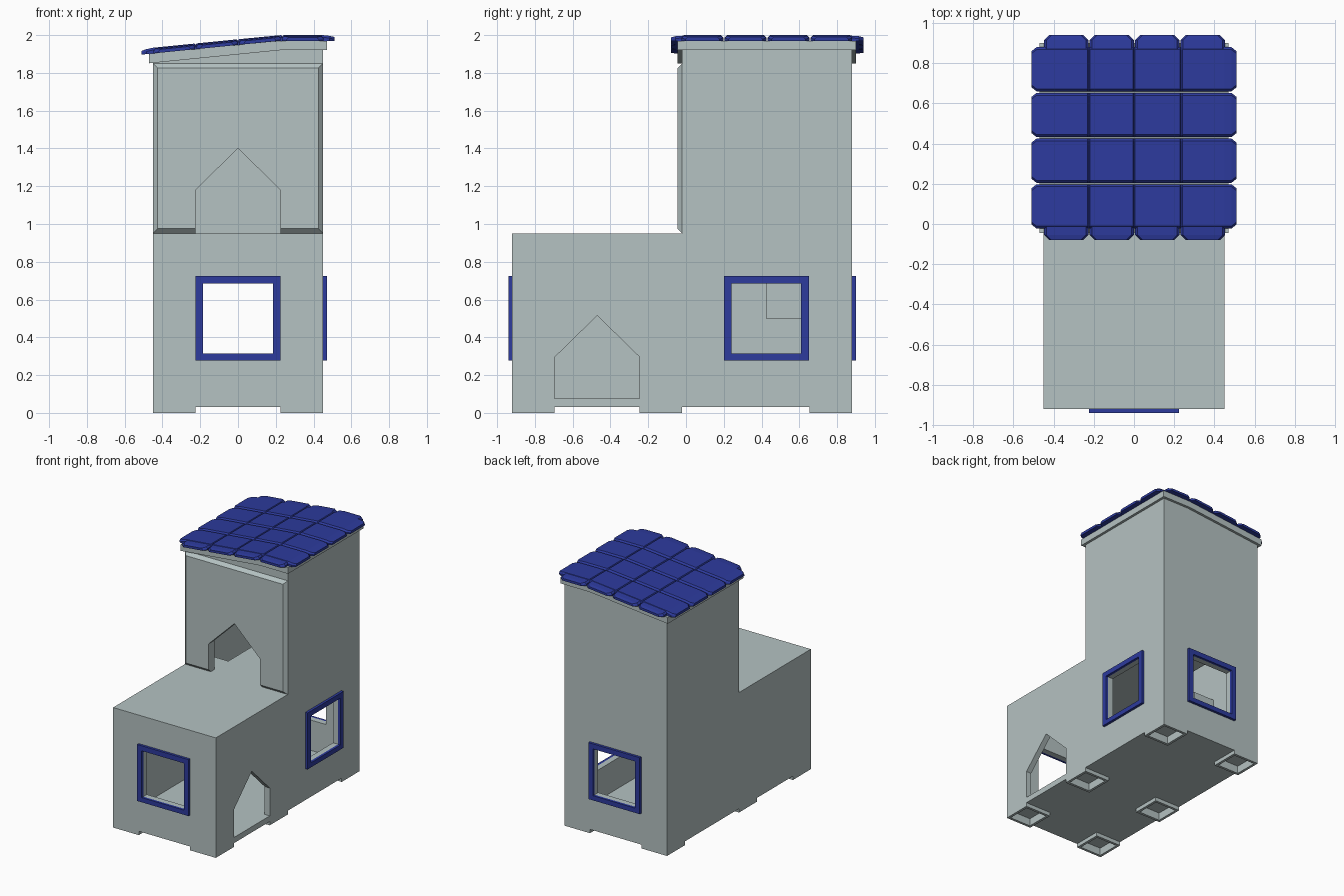
import bpy, bmesh

if "Cube" in bpy.data.objects:
    bpy.data.objects.remove(bpy.data.objects["Cube"])


def material(name, rgb):
    m = bpy.data.materials.new(name)
    m.diffuse_color = (*rgb, 1)
    m.use_nodes = True
    m.node_tree.nodes["Principled BSDF"].inputs["Base Color"].default_value = m.diffuse_color
    return m


GREY = material("stone_grey", (0.46, 0.54, 0.54))
BLUE = material("tile_blue", (0.026, 0.043, 0.34))


def loft(name, rings, mat):
    """Join rings of equal point count and cap both ends."""
    bm = bmesh.new()
    vs = [[bm.verts.new(p) for p in r] for r in rings]
    n = len(rings[0])
    for a, b in zip(vs, vs[1:]):
        for i in range(n):
            j = (i + 1) % n
            bm.faces.new((a[i], a[j], b[j], b[i]))
    bm.faces.new(vs[0])
    bm.faces.new(vs[-1])
    bmesh.ops.recalc_face_normals(bm, faces=bm.faces)
    me = bpy.data.meshes.new(name)
    bm.to_mesh(me)
    bm.free()
    me.materials.append(mat)
    ob = bpy.data.objects.new(name, me)
    bpy.context.collection.objects.link(ob)
    return ob


def box(name, x0, x1, y0, y1, z0, z1, mat=GREY):
    ring = lambda z: [(x0, y0, z), (x1, y0, z), (x1, y1, z), (x0, y1, z)]
    return loft(name, [ring(z0), ring(z1)], mat)


def cut(ob, cutters):
    for c in cutters:
        c.hide_render = True
        m = ob.modifiers.new("cut", 'BOOLEAN')
        m.operation, m.solver, m.object = 'DIFFERENCE', 'EXACT', c
    bpy.context.view_layer.update()
    dg = bpy.context.evaluated_depsgraph_get()
    me = bpy.data.meshes.new_from_object(ob.evaluated_get(dg))
    ob.modifiers.clear()
    ob.data = me
    for c in cutters:
        bpy.data.objects.remove(c)


def door_profile(c, z):
    return [(c - .225, z), (c + .225, z), (c + .225, z + .22), (c, z + .44), (c - .225, z + .22)]


T = 0.045                     # wall thickness
W = 0.45                      # half width
FRONT, BACK, TOWER = -0.92, 0.88, -0.02
FEET = [(x, y) for x in (-.45, .225) for y in (-.92, -.245, .655)]

# lower storey: room, stairwell, windows, side door, foot sockets
lower = box("lower_storey", -W, W, FRONT, BACK, .03, .95)
cutters = [
    box("room_cut", -W + T, W - T, FRONT + T, BACK - T, .075, .95 - T),
    box("stairwell_cut", -W + T, -.225, .2, BACK - T, .88, 1.0),
    box("front_window_cut", -.185, .185, -1.0, -.8, .315, .685),
    box("back_window_cut", -.185, .185, .8, 1.0, .315, .685),
    box("right_window_cut", .35, .55, .24, .61, .315, .685),
    loft("side_door_cut", [[(x, y, z) for y, z in door_profile(-.47, .075)] for x in (.35, .55)], GREY),
]
cutters += [box("socket_cut", x + .02, x + .205, y + .02, y + .205, 0, .06) for x, y in FEET]
cut(lower, cutters)

# hollow corner and middle feet
for i, (x, y) in enumerate(FEET):
    foot = box(f"foot_{i + 1}", x, x + .225, y, y + .225, 0, .03)
    cut(foot, [box("foot_cut", x + .02, x + .205, y + .02, y + .205, -.02, .05)])

# stairs along the left wall, rising towards the front
for i, (y0, y1, top) in enumerate([(.65, BACK - T, .275), (.425, .65, .5), (.2, .425, .725), (-.02, .2, .905)]):
    box(f"stair_{i + 1}", -W + T, -.225, y0, y1, .075, top)


# roof height along x: slope on the left, flat on the right
def roof(x):
    return 1.97 - .1 * max(0, .22 - x)


# tower walls
prof = [(-W, .95), (W, .95), (W, roof(W) - .045), (.22, roof(.22) - .045), (-W, roof(-W) - .045)]
tower = loft("tower_walls", [[(x, y, z) for x, z in prof] for y in (TOWER, BACK)], GREY)
upper_door = lambda: loft("upper_door_cut", [[(x, y, z) for x, z in
                          [(-.225, .9)] + [(.225, .9)] + door_profile(0, .96)[2:]] for y in (-.2, .2)], GREY)
cut(tower, [box("upper_room_cut", -W + T, W - T, TOWER + T, BACK - T, .8, 2.1), upper_door()])

# bevelled panel on the tower front
panel = loft("tower_front_panel", [
    [(-W + d, y, .95 + d), (W - d, y, .95 + d), (W - d, y, 1.85 - d), (-W + d, y, 1.85 - d)]
    for y, d in ((-.045, .025), (TOWER, 0))], GREY)
cut(panel, [upper_door()])

# roof slab
xs = (-.47, .22, .47)
slab = [(x, roof(x) - .05) for x in xs] + [(x, roof(x)) for x in reversed(xs)]
loft("roof_slab", [[(x, y, z) for x, z in slab] for y in (-.045, .9)], GREY)

# rows of roof tiles with shallow grooves between the columns
C = .012
stations = [(-.51, .09, .02), (-.485, .11, .026), (-.45, .11, .03)]
for b in (-.225, 0, .235):
    stations += [(b - .006, .11, .03), (b, .11, .022), (b + .006, .11, .03)]
stations += [(.45, .11, .03), (.485, .11, .026), (.51, .09, .02)]
for i in range(4):
    yc = .0875 + .2275 * i
    rings = []
    for x, h, t in stations:
        zb, zt = roof(x), roof(x) + t
        rings.append([(x, yc - h, zb), (x, yc - h, zt - C), (x, yc - h + C, zt),
                      (x, yc + h - C, zt), (x, yc + h, zt - C), (x, yc + h, zb)])
    loft(f"tile_row_{i + 1}", rings, BLUE)

# overhanging tile ends at the front and back
for i in range(4):
    xc = -.3375 + .2267 * i
    for side, label in ((-1, "front"), (1, "back")):
        rings = []
        for d, h, t in ((.51, .085, .018), (.485, .11, .024), (.43, .11, .028)):
            y = .43 + side * d
            pts = [(xc - h, 0), (xc - h, t - C), (xc - h + C, t), (xc + h - C, t), (xc + h, t - C), (xc + h, 0)]
            rings.append([(x, y, roof(x) + z) for x, z in pts])
        loft(f"tile_end_{label}_{i + 1}", rings, BLUE)

# window frames
frames = [("front_window_frame", (-.225, .225, -.94, FRONT), (-.185, .185, -1, -.8)),
          ("back_window_frame", (-.225, .225, BACK, .9), (-.185, .185, .8, 1)),
          ("right_window_frame", (W, .47, .2, .65), (.4, .5, .24, .61))]
for name, outer, hole in frames:
    f = box(name, *outer, .278, .725, BLUE)
    cut(f, [box("frame_cut", *hole, .315, .685, BLUE)])
